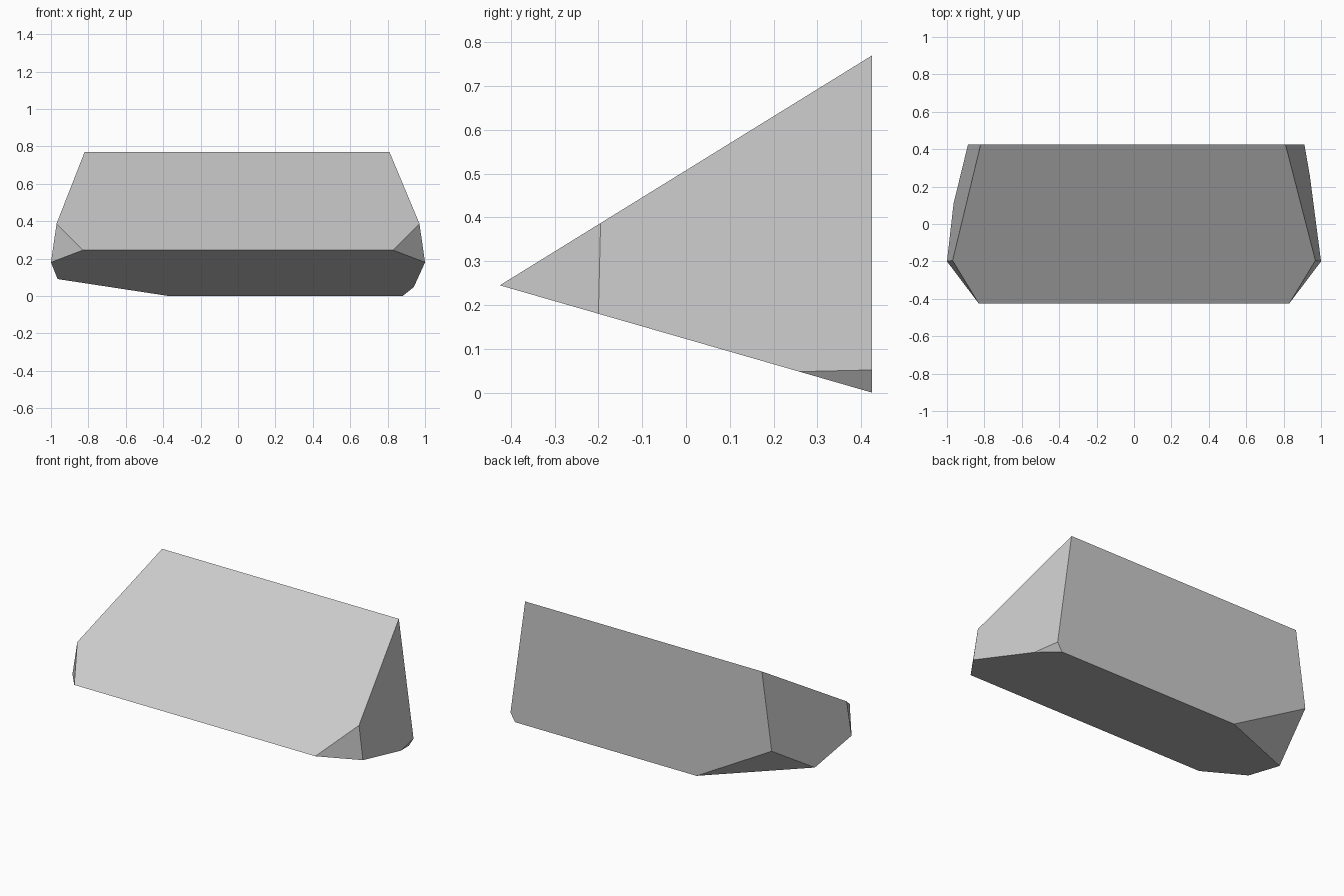
import bpy
import bmesh
from mathutils import Vector
from mathutils.geometry import normal

cube = bpy.data.objects.get("Cube")
if cube:
    bpy.data.objects.remove(cube, do_unlink=True)

# Single plain grey
grey = bpy.data.materials.new("light_grey")
grey.use_nodes = True
colour = (0.6, 0.6, 0.6, 1)
grey.diffuse_color = colour
grey.node_tree.nodes["Principled BSDF"].inputs["Base Color"].default_value = colour

# Triangular wedge, extruded along x well past its final ends
bm = bmesh.new()
profile = [(-0.425, 0.245), (0.425, 0), (0.425, 0.77)]
face = bm.faces.new([bm.verts.new((-1.5, y, z)) for y, z in profile])
swept = bmesh.ops.extrude_face_region(bm, geom=[face])["geom"]
bmesh.ops.translate(bm, vec=(3, 0, 0),
                    verts=[v for v in swept if isinstance(v, bmesh.types.BMVert)])
bmesh.ops.recalc_face_normals(bm, faces=bm.faces)
inside = Vector((0, 0.1, 0.3))


def chop(*points):
    """Slice the solid flat along the plane through three points."""
    points = [Vector(p) for p in points]
    n = normal(points)
    if n.dot(inside - points[0]) > 0:
        n.negate()
    bmesh.ops.bisect_plane(bm, geom=bm.verts[:] + bm.edges[:] + bm.faces[:],
                           plane_co=points[0], plane_no=n, clear_outer=True)
    rim = [e for e in bm.edges if e.is_boundary]
    bmesh.ops.contextual_create(bm, geom=rim)


# Both ends: slanted side and front corner
for side, top_x in ((-1, 0.82), (1, 0.81)):
    low = (side, -0.2, 0.18)
    high = (side * 0.97, -0.195, 0.387)
    chop(low, high, (side * top_x, 0.425, 0.77))
    chop(low, high, (side * 0.83, -0.425, 0.245))

# Lower back corners: a broad one on the right, a tiny one on the left
chop((-0.37, 0.425, 0), (-0.96, 0.113, 0.09), (-0.885, 0.425, 0.29))
chop((0.88, 0.425, 0), (0.93, 0.287, 0.04), (0.91, 0.425, 0.05))

bmesh.ops.recalc_face_normals(bm, faces=bm.faces)
mesh = bpy.data.meshes.new("wedge_block")
bm.to_mesh(mesh)
bm.free()
mesh.materials.append(grey)
wedge = bpy.data.objects.new("wedge_block", mesh)
bpy.context.collection.objects.link(wedge)
